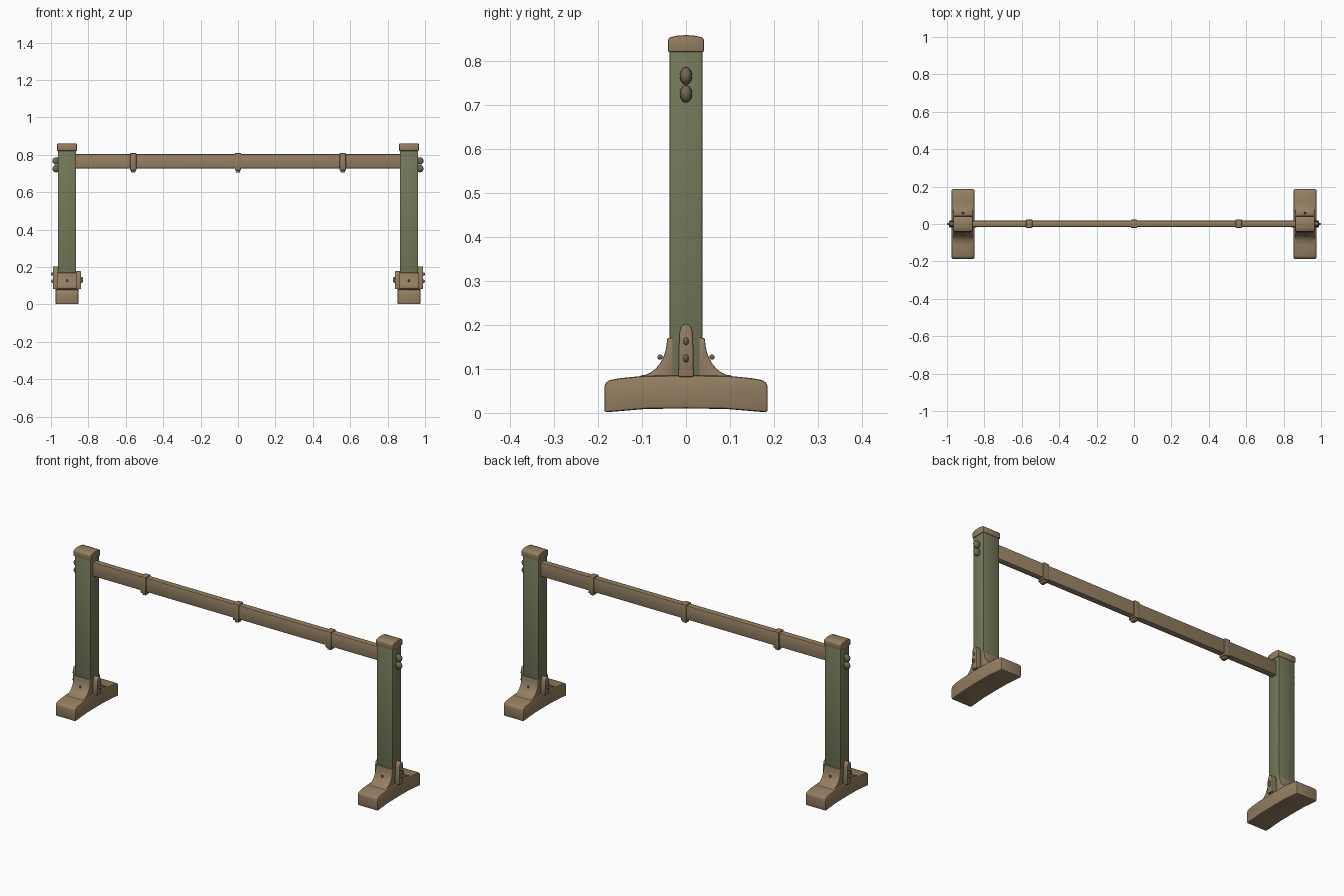
import bpy, bmesh, math
from mathutils import Vector

if "Cube" in bpy.data.objects:
    bpy.data.objects.remove(bpy.data.objects["Cube"])


def material(name, rgb):
    m = bpy.data.materials.new(name)
    m.diffuse_color = (*rgb, 1)
    m.use_nodes = True
    m.node_tree.nodes["Principled BSDF"].inputs["Base Color"].default_value = m.diffuse_color
    return m


WOOD = material("tan_wood", (0.30, 0.212, 0.122))
GREEN = material("olive_paint", (0.172, 0.188, 0.100))
BOLT = material("dark_bronze", (0.17, 0.137, 0.082))


def finish(bm, name, mat, bevel=0.0, segments=2):
    bmesh.ops.recalc_face_normals(bm, faces=bm.faces)
    me = bpy.data.meshes.new(name)
    bm.to_mesh(me)
    bm.free()
    me.materials.append(mat)
    ob = bpy.data.objects.new(name, me)
    bpy.context.collection.objects.link(ob)
    bpy.ops.object.select_all(action='DESELECT')
    ob.select_set(True)
    bpy.context.view_layer.objects.active = ob
    if bevel:
        mod = ob.modifiers.new("soft_edges", 'BEVEL')
        mod.width = bevel
        mod.segments = segments
        mod.limit_method = 'ANGLE'
        mod.angle_limit = math.radians(35)
        bpy.ops.object.modifier_apply(modifier=mod.name)
    bpy.ops.object.shade_smooth_by_angle(angle=math.radians(35))
    return ob


def box(name, x, y, z, mat, bevel=0.005):
    """Box from (min, max) ranges on each axis."""
    bm = bmesh.new()
    bmesh.ops.create_cube(bm, size=1)
    for v in bm.verts:
        v.co = Vector([(r[0] + r[1]) / 2 + c * (r[1] - r[0]) for r, c in zip((x, y, z), v.co)])
    return finish(bm, name, mat, bevel)


def prism(name, profile, x0, x1, mat, bevel=0.005):
    """Extrude a (y, z) profile along x."""
    bm = bmesh.new()
    f = bm.faces.new([bm.verts.new((x0, y, z)) for y, z in profile])
    new = bmesh.ops.extrude_face_region(bm, geom=[f])["geom"]
    bmesh.ops.translate(bm, vec=(x1 - x0, 0, 0),
                        verts=[v for v in new if isinstance(v, bmesh.types.BMVert)])
    return finish(bm, name, mat, bevel)


def stud(name, centre, radii, mat):
    bm = bmesh.new()
    bmesh.ops.create_uvsphere(bm, u_segments=16, v_segments=10, radius=1)
    for v in bm.verts:
        v.co = Vector([c + r * p for c, r, p in zip(centre, radii, v.co)])
    return finish(bm, name, mat)


def symmetric(half):
    return half + [(-y, z) for y, z in reversed(half) if y > 0]


# Profiles in the side view
foot_profile = symmetric([(0, 0.010), (0.09, 0.009), (0.186, 0.001), (0.186, 0.064), (0.177, 0.074),
                          (0.15, 0.079), (0.10, 0.084), (0, 0.086)])
foot_profile = [p for i, p in enumerate(foot_profile) if p not in foot_profile[:i]]
cap_profile = symmetric([(0.041, 0.821), (0.041, 0.850), (0.036, 0.855), (0.018, 0.859), (0, 0.860)])
cap_profile = [p for i, p in enumerate(cap_profile) if p not in cap_profile[:i]]
curve = [(0.105 - 0.062 * math.sin(t), 0.170 - 0.085 * math.cos(t) + 0.0)
         for t in [i * math.pi / 16 for i in range(9)]]

for s, side in ((-1, "left"), (1, "right")):
    c = s * 0.914
    # Post, cap and arched foot
    box(side + "_post", (c - 0.049, c + 0.049), (-0.038, 0.038), (0.07, 0.83), GREEN, 0.006)
    prism(side + "_cap", cap_profile, c - 0.053, c + 0.053, WOOD, 0.004)
    prism(side + "_foot", foot_profile, c - 0.061, c + 0.061, WOOD, 0.006)

    # Concave brackets on the front and back of the post
    for d, where in ((-1, "front"), (1, "back")):
        prof = [(d * y, z) for y, z in curve] + [(d * 0.030, 0.172), (d * 0.030, 0.075), (d * 0.105, 0.075)]
        prism(f"{side}_{where}_bracket", prof, c - 0.051, c + 0.051, WOOD, 0.003)
        stud(f"{side}_{where}_bracket_bolt", (c, d * 0.059, 0.127), (0.006, 0.006, 0.006), BOLT)

    # Side straps with studs: taller outside, shorter inside
    for d, where, top in ((s, "outer", 0.203), (-s, "inner", 0.178)):
        x0, x1 = sorted((c + d * 0.044, c + d * 0.075))
        strap = [(-0.018, 0.082), (0.018, 0.082), (0.016, top - 0.022), (0.011, top - 0.006),
                 (0.004, top), (-0.004, top), (-0.011, top - 0.006), (-0.016, top - 0.022)]
        prism(f"{side}_{where}_strap", strap, x0, x1, WOOD, 0.005)
        for i, z in enumerate((0.124, top - 0.04)):
            stud(f"{side}_{where}_strap_bolt_{i + 1}", (c + d * 0.076, 0, z), (0.010, 0.006, 0.009), BOLT)

    # Rounded rail bolts on the outside of each post
    for i, z in enumerate((0.767, 0.726)):
        stud(f"{side}_rail_bolt_{i + 1}", (c + s * 0.058, 0, z), (0.020, 0.014, 0.020), BOLT)

# Rail with its three bands
box("rail", (-0.875, 0.875), (-0.016, 0.018), (0.727, 0.804), WOOD, 0.005)
for x, where in ((-0.56, "left"), (0, "centre"), (0.56, "right")):
    box(where + "_band", (x - 0.017, x + 0.017), (-0.021, 0.023), (0.717, 0.809), WOOD, 0.004)
    box(where + "_band_knot", (x - 0.011, x + 0.011), (-0.014, 0.016), (0.705, 0.722), WOOD, 0.004)
